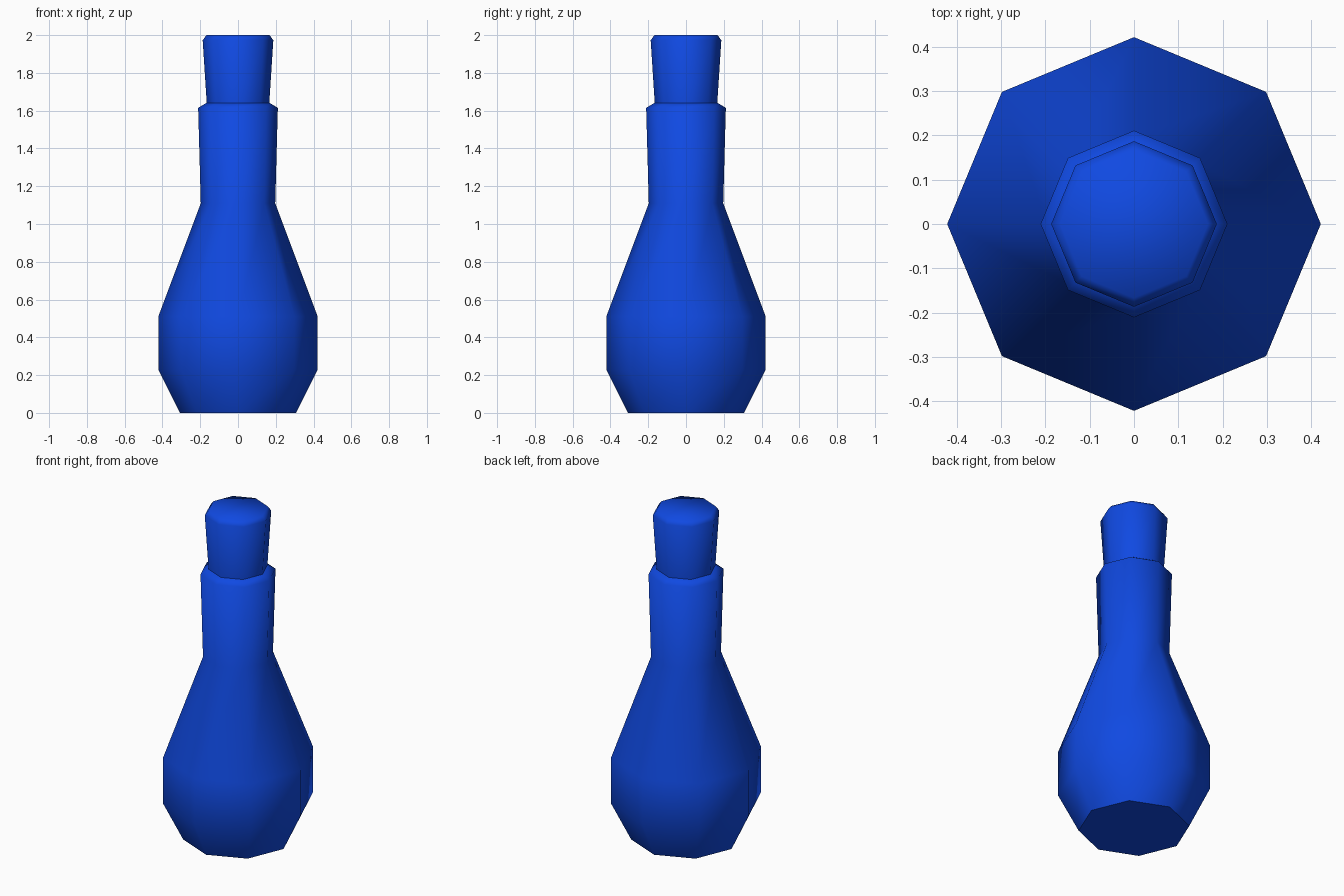
import bpy, bmesh, math

cube = bpy.data.objects.get("Cube")
if cube:
    bpy.data.objects.remove(cube, do_unlink=True)

SIDES = 8

# Single blue colour
blue = bpy.data.materials.new("deep_blue")
blue.use_nodes = True
colour = (0.005, 0.067, 0.76, 1)
blue.diffuse_color = colour
shader = blue.node_tree.nodes["Principled BSDF"]
shader.inputs["Base Color"].default_value = colour
shader.inputs["Roughness"].default_value = 0.6


def turned(name, profile, smooth_angle):
    """Eight-sided turned solid from (radius, height) pairs, capped at both ends."""
    bm = bmesh.new()
    rings = []
    for radius, z in profile:
        ring = []
        for i in range(SIDES):
            a = math.tau * i / SIDES
            ring.append(bm.verts.new((radius * math.cos(a), radius * math.sin(a), z)))
        rings.append(ring)
    for low, high in zip(rings, rings[1:]):
        for i in range(SIDES):
            j = (i + 1) % SIDES
            bm.faces.new((low[i], low[j], high[j], high[i]))
    bm.faces.new(rings[0][::-1])
    bm.faces.new(rings[-1])
    mesh = bpy.data.meshes.new(name)
    bm.to_mesh(mesh)
    bm.free()
    mesh.materials.append(blue)
    obj = bpy.data.objects.new(name, mesh)
    bpy.context.collection.objects.link(obj)
    bpy.ops.object.select_all(action="DESELECT")
    obj.select_set(True)
    bpy.context.view_layer.objects.active = obj
    bpy.ops.object.shade_smooth_by_angle(angle=math.radians(smooth_angle))
    return obj


# Flask: tapered foot, wide belly, long neck and bevelled lip
turned("flask_body", [(0.308, 0), (0.422, 0.23), (0.422, 0.51),
                      (0.197, 1.11), (0.211, 1.615), (0.165, 1.642)], 62)

# Stopper: flares upward, with a small bevel round its top
turned("stopper", [(0.163, 1.6), (0.187, 1.973), (0.167, 2.0)], 62)
